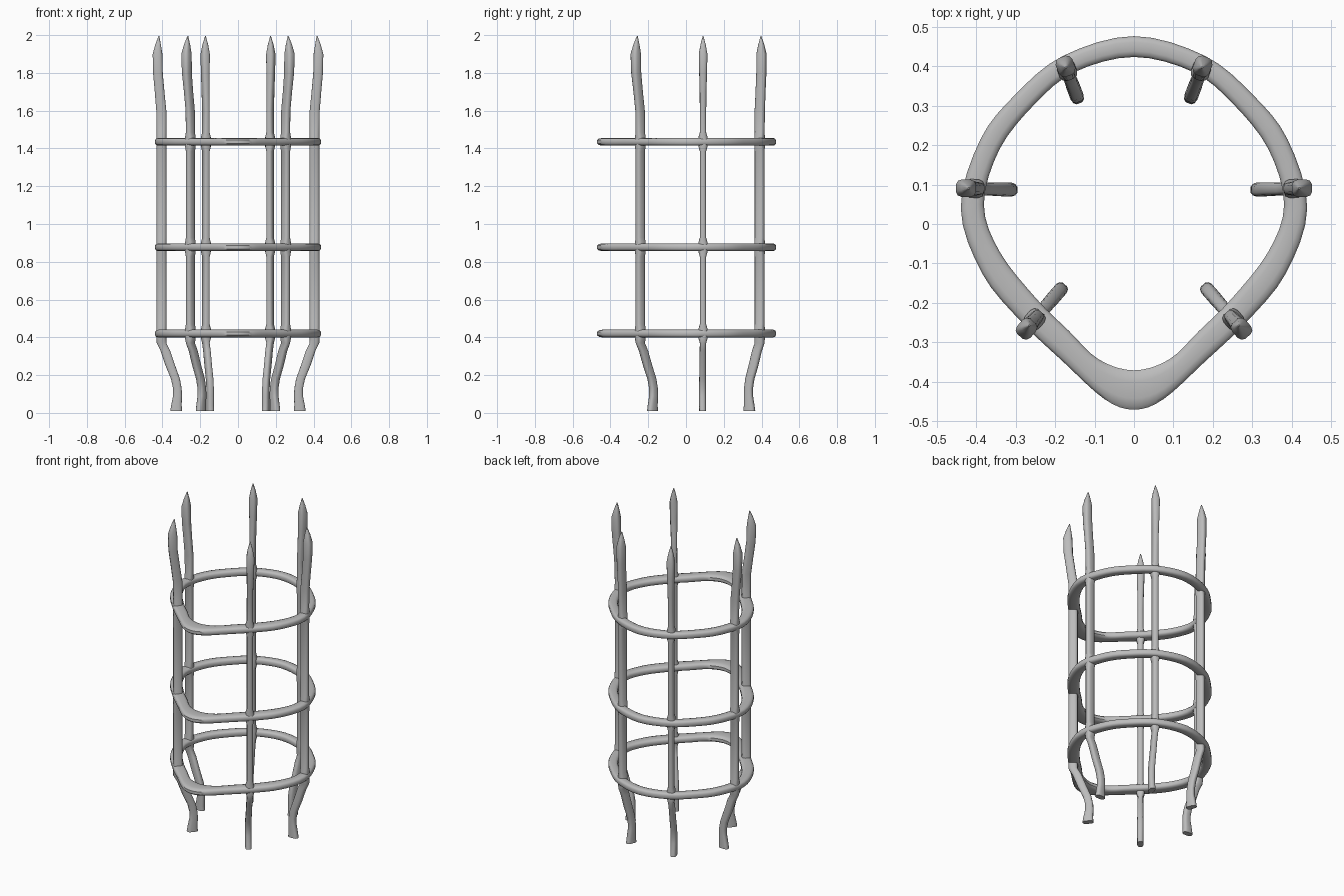
import bpy, bmesh, math
from mathutils import Vector

cube = bpy.data.objects.get("Cube")
if cube:
    bpy.data.objects.remove(cube)

grey = bpy.data.materials.new("iron grey")
grey.use_nodes = True
colour = (0.5, 0.5, 0.5, 1)
grey.diffuse_color = colour
grey.node_tree.nodes["Principled BSDF"].inputs["Base Color"].default_value = colour

SIDES = 12
RING_HEIGHTS = (0.42, 0.877, 1.435)


def section(k, power=0.65):
    """Point k of a rounded-rectangle cross-section, within -1..1."""
    a = 2 * math.pi * (k + 0.5) / SIDES
    c, s = math.cos(a), math.sin(a)
    return (math.copysign(abs(c) ** power, c), math.copysign(abs(s) ** power, s))


def smooth_loop(points, steps=4):
    """Closed smooth curve through the points."""
    n, out = len(points), []
    for i in range(n):
        a, b, c, d = (Vector(points[(i + j) % n]) for j in (-1, 0, 1, 2))
        for s in range(steps):
            t = s / steps
            out.append(0.5 * (2 * b + (c - a) * t + (2 * a - 5 * b + 4 * c - d) * t * t
                              + (3 * b - a - 3 * c + d) * t ** 3))
    return out


def skin(name, loops, closed):
    """Join a row of cross-sections into one smooth solid."""
    bm = bmesh.new()
    rows = [[bm.verts.new(p) for p in loop] for loop in loops]
    pairs = list(zip(rows, rows[1:])) + ([(rows[-1], rows[0])] if closed else [])
    for a, b in pairs:
        for k in range(SIDES):
            j = (k + 1) % SIDES
            bm.faces.new((a[k], a[j], b[j], b[k]))
    if not closed:
        bm.faces.new(rows[0])
        bm.faces.new(rows[-1])
    bmesh.ops.recalc_face_normals(bm, faces=bm.faces)
    mesh = bpy.data.meshes.new(name)
    bm.to_mesh(mesh)
    bm.free()
    mesh.materials.append(grey)
    obj = bpy.data.objects.new(name, mesh)
    bpy.context.collection.objects.link(obj)
    bpy.ops.object.select_all(action='DESELECT')
    obj.select_set(True)
    bpy.context.view_layer.objects.active = obj
    bpy.ops.object.shade_smooth_by_angle(angle=math.radians(40))


# Hoops: rounded at the back, drawn to a blunt thicker nose at the front
outer = [(0, .477), (.18, .427), (.30, .33), (.39, .215), (.44, .04),
         (.385, -.127), (.285, -.25), (.18, -.35), (.075, -.445), (0, -.472)]
inner = [(0, .423), (.15, .385), (.25, .305), (.34, .19), (.38, .05),
         (.34, -.07), (.246, -.19), (.165, -.27), (.09, -.342), (0, -.37)]


def mirrored(half):
    return half + [(-x, y) for x, y in reversed(half[1:-1])]


edges = list(zip(smooth_loop(mirrored(outer)), smooth_loop(mirrored(inner))))
for name, z in zip(("lower_hoop", "middle_hoop", "upper_hoop"), RING_HEIGHTS):
    loops = []
    for o, i in edges:
        mid, half = (o + i) / 2, (o - i) / 2
        loops.append([(*(mid + half * u), z + 0.021 * v)
                      for u, v in map(section, range(SIDES))])
    skin(name, loops, True)

# Bars: height, outward offset, half depth, half width
foot = [(.01, -.078, .032, .018), (.04, -.079, .028, .018), (.09, -.085, .024, .018),
        (.13, -.084, .023, .018), (.18, -.074, .024, .018), (.25, -.047, .026, .017),
        (.33, -.02, .026, .017)]
spear = [(1.6, .001, .027, .017), (1.7, .01, .026, .018), (1.8, .019, .026, .021),
         (1.9, .021, .026, .023), (1.95, .018, .015, .014), (1.995, .014, .002, .002)]
shaft = []
for z in RING_HEIGHTS:
    # The bar swells where it is welded to each hoop
    for dz, width in ((-.05, .017), (-.026, .024), (.026, .024), (.05, .017)):
        shaft.append((z + dz, 0, .026, width))


def bar(name, x, y, outward, top, bottom):
    out = Vector((*outward, 0)).normalized()
    side = Vector((-out.y, out.x, 0))
    loops = []
    for z, offset, depth, width in foot + shaft + spear:
        centre = Vector((x, y, z)) + out * offset * (bottom if offset < 0 else top)
        loops.append([centre + out * depth * u + side * width * v
                      for u, v in map(section, range(SIDES))])
    skin(name, loops, False)


for sign, label in ((1, "left"), (-1, "right")):
    bar(label + "_front_bar", .252 * sign, -.242, (.65 * sign, -.75), 1.5, 1.1)
    bar(label + "_side_bar", .405 * sign, .09, (sign, .03), 1, 1)
    bar(label + "_back_bar", .17 * sign, .39, (.35 * sign, .93), .5, .75)
